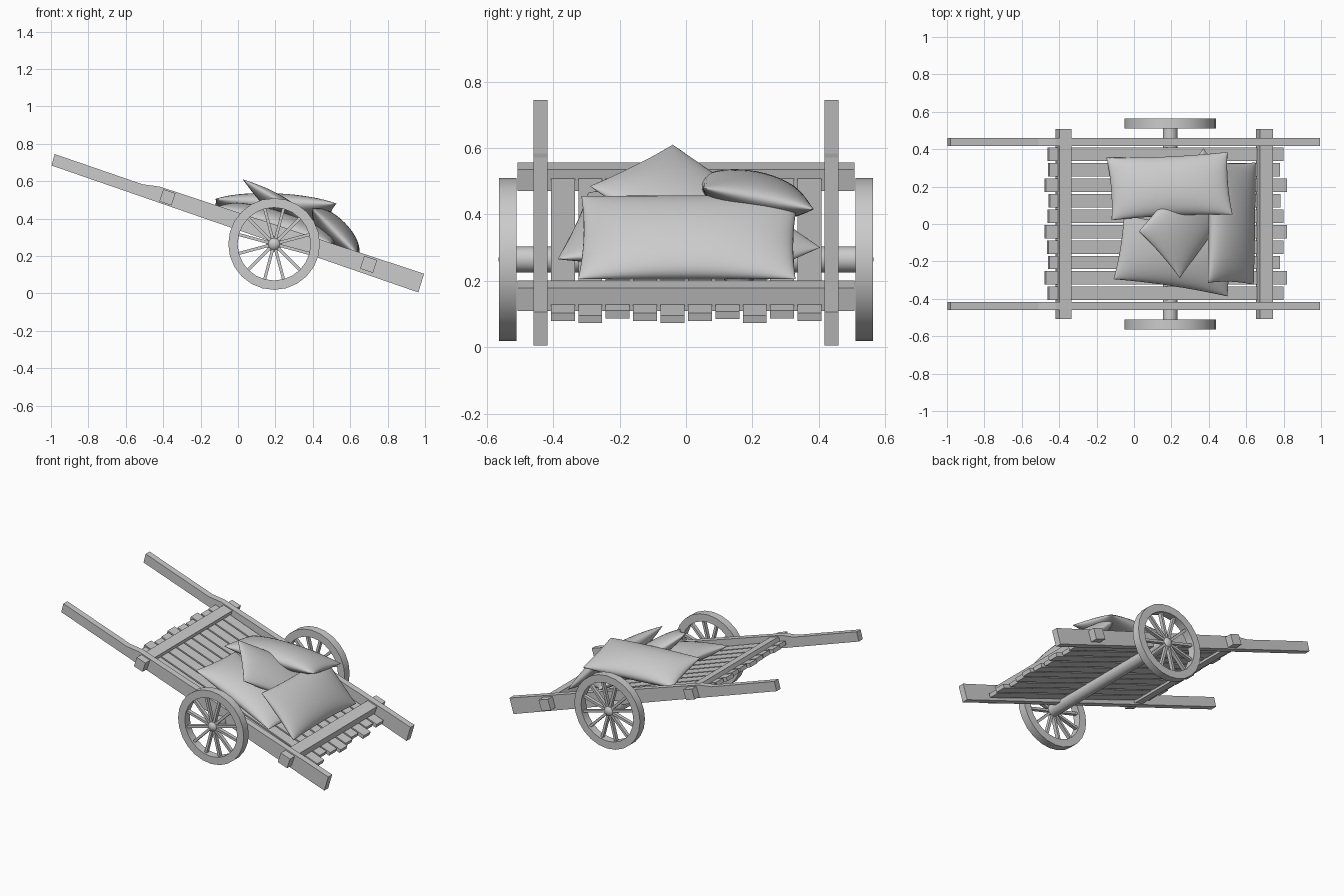
import bpy, bmesh, math
from mathutils import Matrix, Vector

if "Cube" in bpy.data.objects:
    bpy.data.objects.remove(bpy.data.objects["Cube"])

TILT = math.radians(18.45)
# Cart frame: x runs down the bed, z is square to it
CART = Matrix.Translation((0, 0, 0.388)) @ Matrix.Rotation(TILT, 4, 'Y')


def finish(name, bm, matrix=Matrix(), smooth=None):
    bmesh.ops.transform(bm, matrix=matrix, verts=bm.verts)
    bmesh.ops.recalc_face_normals(bm, faces=bm.faces)
    me = bpy.data.meshes.new(name)
    bm.to_mesh(me)
    bm.free()
    ob = bpy.data.objects.new(name, me)
    bpy.context.collection.objects.link(ob)
    if smooth:
        bpy.ops.object.select_all(action='DESELECT')
        ob.select_set(True)
        bpy.context.view_layer.objects.active = ob
        bpy.ops.object.shade_smooth_by_angle(angle=math.radians(smooth))
    return ob


def add_box(bm, size, matrix):
    bmesh.ops.create_cube(bm, size=1, matrix=matrix @ Matrix.Diagonal((*size, 1)))


def box(name, size, loc, matrix):
    bm = bmesh.new()
    add_box(bm, size, Matrix.Translation(loc))
    return finish(name, bm, matrix)


# Side rails with thinner handles
profile = [(-1.039, -0.035), (-1.043, 0.0285), (-0.546, 0.0236), (-0.456, 0.041),
           (1.033, 0.0465), (1.036, -0.058)]
for side, y in (("left", 0.438), ("right", -0.438)):
    bm = bmesh.new()
    face = bm.faces.new([bm.verts.new((x, y - 0.021, z)) for x, z in profile])
    ext = bmesh.ops.extrude_face_region(bm, geom=[face])
    verts = [g for g in ext["geom"] if isinstance(g, bmesh.types.BMVert)]
    bmesh.ops.translate(bm, verts=verts, vec=(0, 0.042, 0))
    finish(side + "_rail", bm, CART)

# Cross beams through the rails
box("rear_beam", (0.068, 1.016, 0.068), (-0.398, 0, 0), CART)
box("front_beam", (0.073, 1.016, 0.072), (0.736, 0, 0), CART)

# Floor planks, uneven lengths
PLANKS = CART @ Matrix.Rotation(math.radians(1.1), 4, 'Y')
ends = [(-0.457, 0.805), (-0.473, 0.825), (-0.455, 0.785), (-0.46, 0.805), (-0.473, 0.825),
        (-0.457, 0.805), (-0.452, 0.79), (-0.473, 0.825), (-0.455, 0.785), (-0.457, 0.805)]
for i, (x0, x1) in enumerate(ends):
    y = -0.371 + i * 0.0826
    u0, u1 = x0 / math.cos(TILT), x1 / math.cos(TILT)
    box(f"plank_{i + 1}", (u1 - u0, 0.072, 0.025), ((u0 + u1) / 2, y, -0.014), PLANKS)

# Axle
WX, WZ = 0.193, 0.264
bm = bmesh.new()
bmesh.ops.create_cone(bm, cap_ends=True, segments=24, radius1=0.039, radius2=0.039, depth=1.05,
                      matrix=Matrix.Translation((WX, 0, WZ)) @ Matrix.Rotation(math.pi / 2, 4, 'X'))
finish("axle", bm, smooth=30)

# Wheels: rim, spokes, hub
for side, y in (("left", 0.5375), ("right", -0.5375)):
    place = Matrix.Translation((WX, y, WZ))
    bm = bmesh.new()
    n = 24
    section = [(0.195, -0.0265), (0.245, -0.0265), (0.245, 0.0265), (0.195, 0.0265)]
    rings = []
    for k in range(n):
        a = 2 * math.pi * k / n
        rings.append([bm.verts.new((r * math.cos(a), t, r * math.sin(a))) for r, t in section])
    for k in range(n):
        p, q = rings[k], rings[(k + 1) % n]
        for j in range(4):
            m = (j + 1) % 4
            bm.faces.new((p[j], p[m], q[m], q[j]))
    finish(side + "_wheel_rim", bm, place, smooth=30)

    bm = bmesh.new()
    for k in range(12):
        rot = Matrix.Rotation(math.radians(15 + 30 * k), 4, 'Y')
        add_box(bm, (0.18, 0.024, 0.016), rot @ Matrix.Translation((0.11, 0, 0)))
    finish(side + "_wheel_spokes", bm, place)

    bm = bmesh.new()
    bmesh.ops.create_uvsphere(bm, u_segments=20, v_segments=12, radius=0.04)
    hub_y = math.copysign(0.525, y)
    finish(side + "_wheel_hub", bm, Matrix.Translation((WX, hub_y, WZ)), smooth=40)


# Pillows: corner, corner along the length, corner along the width
def pillow(name, a, b, c, thick):
    a, b, c = Vector(a), Vector(b), Vector(c)
    mid, lu, lv = (b + c) / 2, (b - a) / 2, (c - a) / 2
    nrm = lu.cross(lv).normalized()
    nu, nv = 32, 20
    bm = bmesh.new()
    for s in (1, -1):
        grid = []
        for i in range(nu + 1):
            u = -math.cos(math.pi * i / nu)
            row = []
            for j in range(nv + 1):
                v = -math.cos(math.pi * j / nv)
                h = thick * ((1 - u * u) * (1 - v * v)) ** 0.5
                pu = u * (1 - 0.035 * (1 - v * v))
                pv = v * (1 - 0.06 * (1 - u * u))
                row.append(bm.verts.new(mid + lu * pu + lv * pv + nrm * (s * h)))
            grid.append(row)
        for i in range(nu):
            for j in range(nv):
                bm.faces.new((grid[i][j], grid[i + 1][j], grid[i + 1][j + 1], grid[i][j + 1]))
    bmesh.ops.remove_doubles(bm, verts=bm.verts, dist=0.0004)
    finish(name, bm, smooth=70)


pillow("top_pillow", (-0.12, 0.02, 0.505), (0.527, 0.05, 0.48), (-0.147, 0.355, 0.44), 0.07)
pillow("front_pillow", (0.64, -0.325, 0.205), (0.65, 0.33, 0.205), (0.395, -0.315, 0.455), 0.068)
pillow("lower_pillow", (-0.11, -0.295, 0.465), (0.5, -0.387, 0.265), (-0.055, 0.05, 0.475), 0.065)
pillow("leaning_pillow", (0.025, -0.04, 0.61), (0.37, 0.405, 0.30), (0.245, -0.29, 0.485), 0.06)
